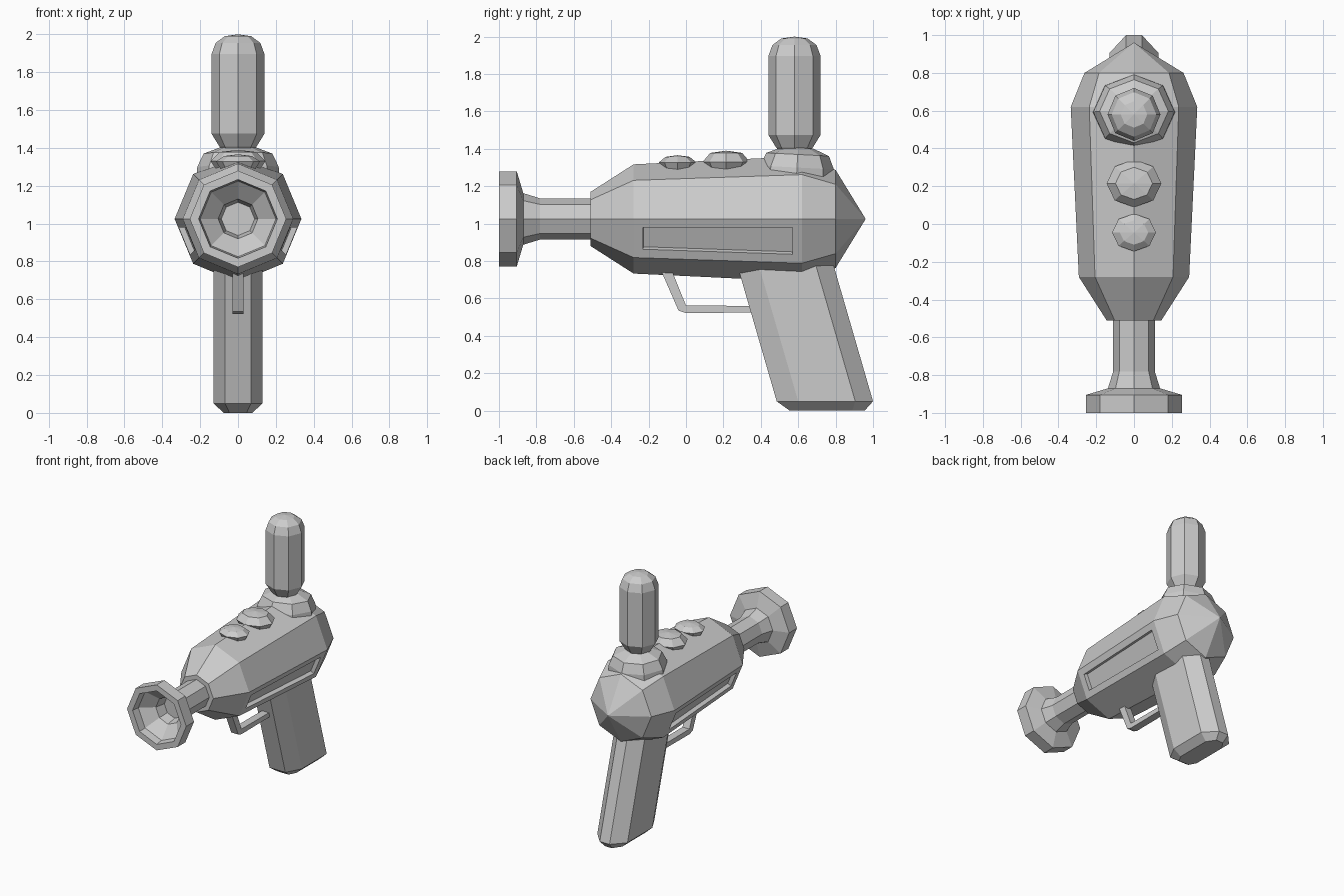
import bpy, bmesh
from math import cos, sin, tau, radians
from mathutils import Matrix, Vector

if "Cube" in bpy.data.objects:
    bpy.data.objects.remove(bpy.data.objects["Cube"])

AXIS_Z = 1.025      # height of the body / barrel axis


def finish(name, bm):
    bmesh.ops.recalc_face_normals(bm, faces=bm.faces)
    mesh = bpy.data.meshes.new(name)
    bm.to_mesh(mesh)
    bm.free()
    obj = bpy.data.objects.new(name, mesh)
    bpy.context.collection.objects.link(obj)
    return obj


def loft(bm, rings):
    """Join equal-sized point rings with quads and cap both ends."""
    loops = [[bm.verts.new(p) for p in ring] for ring in rings]
    n = len(loops[0])
    for a, b in zip(loops, loops[1:]):
        for i in range(n):
            j = (i + 1) % n
            bm.faces.new((a[i], a[j], b[j], b[i]))
    bm.faces.new(loops[0])
    bm.faces.new(loops[-1])
    bmesh.ops.remove_doubles(bm, verts=bm.verts, dist=0.0005)
    bmesh.ops.dissolve_degenerate(bm, edges=bm.edges, dist=0.0005)


def octagon_y(y, r):
    return [(r * cos(i * tau / 8), y, AXIS_Z + r * sin(i * tau / 8)) for i in range(8)]


def lathe_y(profile):
    bm = bmesh.new()
    loft(bm, [octagon_y(y, r) for y, r in profile])
    return bm


def lathe_z(name, y, profile, y_scale=1.0, tilt=0.0):
    bm = bmesh.new()
    loft(bm, [[(r * cos(i * tau / 8), r * y_scale * sin(i * tau / 8), z) for i in range(8)]
              for z, r in profile])
    mid = Vector((0, 0, profile[0][0]))
    bmesh.ops.rotate(bm, verts=bm.verts, cent=mid, matrix=Matrix.Rotation(radians(tilt), 3, 'X'))
    bmesh.ops.translate(bm, verts=bm.verts, vec=(0, y, 0))
    return finish(name, bm)


# Body: faceted hull with a pointed rear
bm = lathe_y([(-0.51, 0.145), (-0.28, 0.292), (0.62, 0.335), (0.80, 0.262), (0.96, 0.001)])
bmesh.ops.recalc_face_normals(bm, faces=bm.faces)

# Recessed side panels on the lower flank faces
panels = []
for f in bm.faces:
    c = f.calc_center_median()
    if abs(c.y - 0.17) < 0.1 and abs(c.x) > 0.2 and c.z < AXIS_Z:
        panels.append(f)
bmesh.ops.inset_individual(bm, faces=panels, thickness=0.05, use_even_offset=True)
bmesh.ops.inset_individual(bm, faces=panels, thickness=0.002, depth=-0.03, use_even_offset=True)
finish("body", bm)

# Barrel with flared, hollow muzzle
finish("barrel", lathe_y([
    (-0.45, 0.11), (-0.78, 0.11), (-0.87, 0.138), (-0.905, 0.255), (-1.0, 0.255),
    (-1.0, 0.208), (-0.94, 0.2), (-0.86, 0.105), (-0.78, 0.088)]))

# Dome mount and glass-like capsule on top
lathe_z("capsule_mount", 0.59, [(1.235, 0.22), (1.30, 0.215), (1.37, 0.182), (1.405, 0.09)], 0.92, -3)
lathe_z("capsule", 0.58, [
    (1.385, 0.08), (1.41, 0.10), (1.475, 0.14), (1.895, 0.14),
    (1.955, 0.118), (1.99, 0.07), (2.0, 0.0)])

# Two top knobs
lathe_z("large_knob", 0.215, [(1.27, 0.105), (1.33, 0.145), (1.378, 0.098), (1.39, 0.0)], 0.87)
lathe_z("small_knob", -0.045, [(1.27, 0.08), (1.328, 0.116), (1.357, 0.075), (1.366, 0.0)], 0.86)


# Raked grip with chamfered corners and base
def grip_ring(z, y0, y1, y2, y3, half, front, back):
    right = [(front, y0, z), (half, y1, z), (half, y2, z), (back, y3, z)]
    return right + [(-x, y, h) for x, y, h in reversed(right)]


bm = bmesh.new()
rake = 0.29 * 0.80
loft(bm, [
    grip_ring(0.0, 0.555, 0.61, 0.89, 0.955, 0.075, 0.045, 0.03),
    grip_ring(0.05, 0.485, 0.60, 0.905, 1.0, 0.13, 0.068, 0.042),
    grip_ring(0.85, 0.485 - rake, 0.60 - rake, 0.905 - rake, 1.0 - rake, 0.13, 0.068, 0.042)])
finish("grip", bm)

# Trigger guard: bent flat bar
guard = [(-0.147, 0.78), (-0.04, 0.535), (0.0, 0.522), (0.40, 0.525),
         (0.40, 0.56), (0.0, 0.562), (-0.088, 0.78)]
bm = bmesh.new()
loft(bm, [[(x, y, z) for y, z in guard] for x in (-0.03, 0.03)])
finish("trigger_guard", bm)
